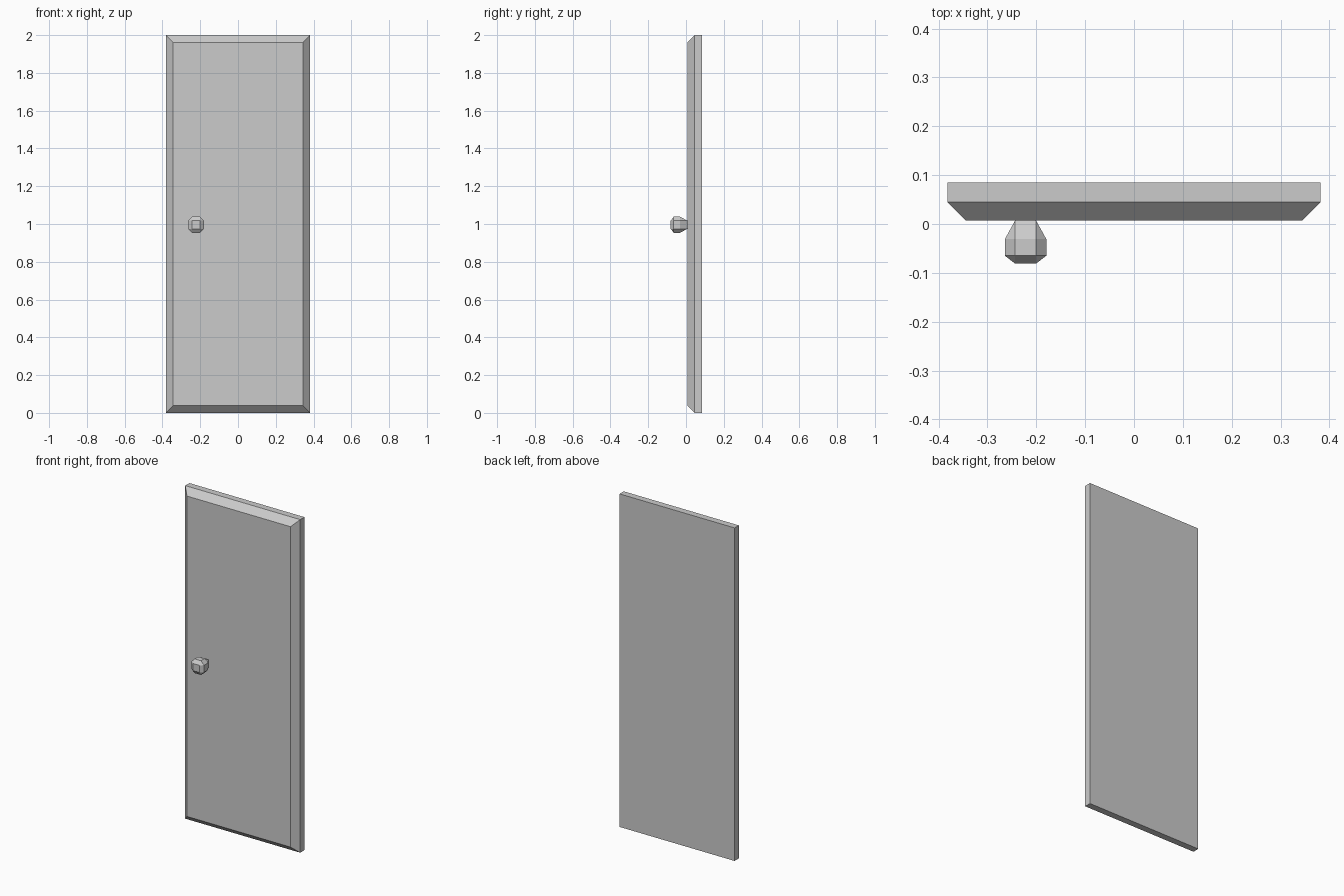
import bpy, bmesh

if "Cube" in bpy.data.objects:
    bpy.data.objects.remove(bpy.data.objects["Cube"])


def make_object(name, bm):
    bmesh.ops.recalc_face_normals(bm, faces=bm.faces)
    mesh = bpy.data.meshes.new(name)
    bm.to_mesh(mesh)
    bm.free()
    obj = bpy.data.objects.new(name, mesh)
    bpy.context.collection.objects.link(obj)
    return obj


def loft(name, rings):
    """Skin a list of equal-length rings and cap both ends."""
    bm = bmesh.new()
    loops = [[bm.verts.new(p) for p in ring] for ring in rings]
    n = len(loops[0])
    for a, b in zip(loops, loops[1:]):
        for i in range(n):
            j = (i + 1) % n
            bm.faces.new((a[i], a[j], b[j], b[i]))
    bm.faces.new(loops[0])
    bm.faces.new(loops[-1])
    # square ring ends collapse into shared corners
    bmesh.ops.remove_doubles(bm, verts=bm.verts, dist=1e-5)
    return make_object(name, bm)


# Door slab: flat back, straight edge, chamfered front
def rect(w, inset, y):
    return [(-w, y, inset), (w, y, inset), (w, y, 2 - inset), (-w, y, 2 - inset)]


loft("door", [rect(0.382, 0, 0.085), rect(0.382, 0, 0.045), rect(0.344, 0.038, 0.007)])


# Knob: octagonal barrel between two small square ends
def knob_ring(outer, y, cx=-0.222, cz=0.996, s=0.0215):
    o = outer
    pts = [(o, -s), (o, s), (s, o), (-s, o), (-o, s), (-o, -s), (-s, -o), (s, -o)]
    return [(cx + x, y, cz + z) for x, z in pts]


loft("door_knob", [knob_ring(0.0215, 0.007), knob_ring(0.0425, -0.031),
                   knob_ring(0.0425, -0.065), knob_ring(0.0215, -0.081)])
